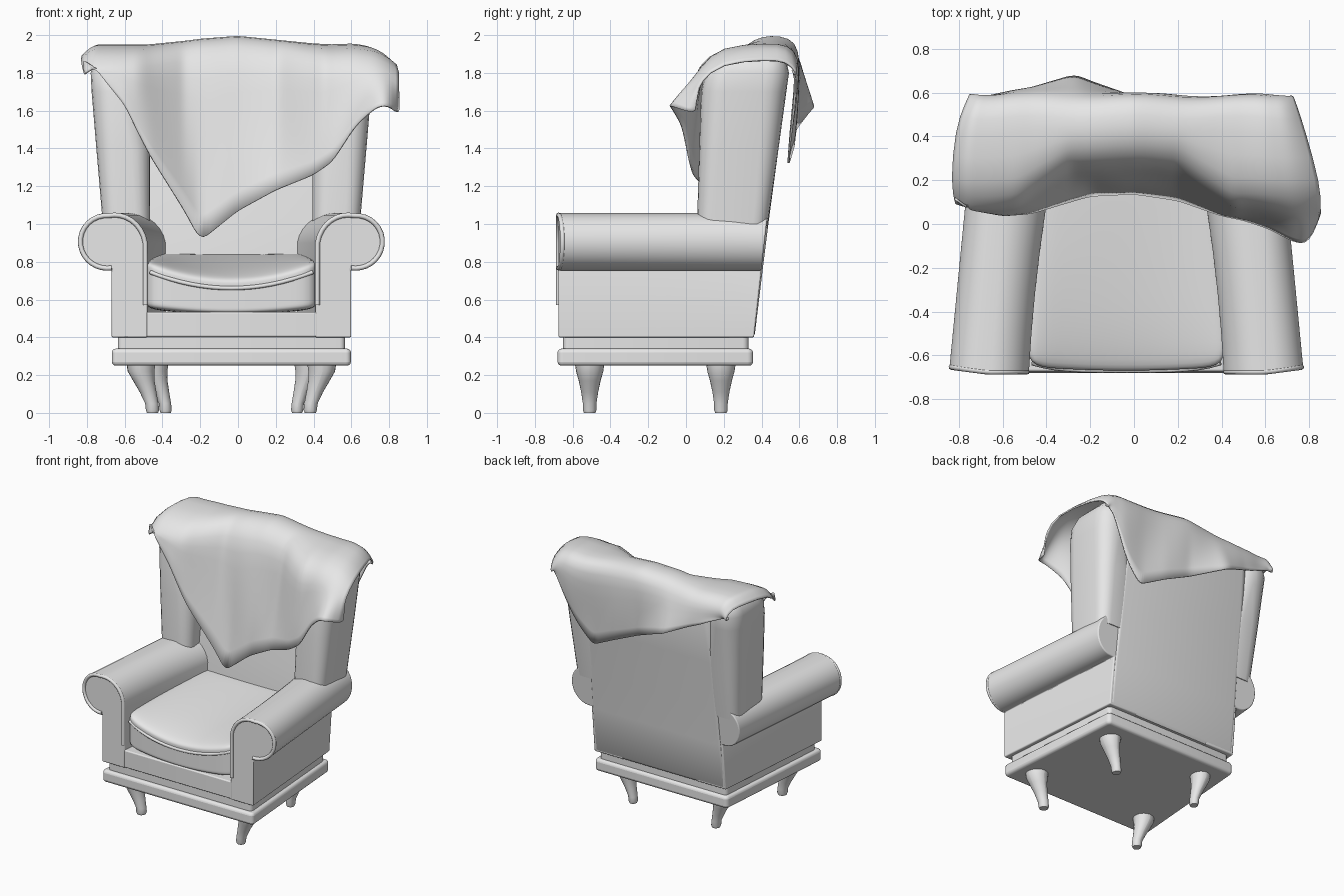
import bpy, bmesh, math

cube = bpy.data.objects.get("Cube")
if cube:
    bpy.data.objects.remove(cube)

CX = -0.035  # centre line of the chair
FRONT = -0.675

grey = bpy.data.materials.new("plain grey")
grey.use_nodes = True
grey.diffuse_color = (0.8, 0.8, 0.8, 1)
grey.node_tree.nodes["Principled BSDF"].inputs["Base Color"].default_value = (0.8, 0.8, 0.8, 1)


def taper(x, y):
    """The base narrows towards the back."""
    return x * (1 - 0.12 * (y - FRONT))


def lerp(a, b, t):
    return a + (b - a) * t


def finish(name, bm, bevel=0.0, angle=40):
    bmesh.ops.recalc_face_normals(bm, faces=bm.faces)
    mesh = bpy.data.meshes.new(name)
    bm.to_mesh(mesh)
    bm.free()
    mesh.materials.append(grey)
    obj = bpy.data.objects.new(name, mesh)
    bpy.context.collection.objects.link(obj)
    bpy.ops.object.select_all(action='DESELECT')
    obj.select_set(True)
    bpy.context.view_layer.objects.active = obj
    bpy.ops.object.shade_smooth_by_angle(angle=math.radians(angle))
    if bevel:
        mod = obj.modifiers.new("soft edges", 'BEVEL')
        mod.width, mod.segments = bevel, 3
        mod.limit_method, mod.angle_limit = 'ANGLE', math.radians(40)
    return obj


def skin(bm, rings):
    """Bridge closed rings of points into a capped solid."""
    rows = [[bm.verts.new(p) for p in ring] for ring in rings]
    n = len(rows[0])
    for a, b in zip(rows, rows[1:]):
        for i in range(n):
            j = (i + 1) % n
            bm.faces.new((a[i], a[j], b[j], b[i]))
    bm.faces.new(rows[0])
    bm.faces.new(rows[-1])


def stack(name, levels, side=1, bevel=0.0, narrow=True):
    """Rounded rectangles (z, inner x, outer x, y0, y1, radius) stacked upwards."""
    rings = []
    for z, x0, x1, y0, y1, r in levels:
        ring = []
        corners = ((x1 - r, y1 - r), (x0 + r, y1 - r), (x0 + r, y0 + r), (x1 - r, y0 + r))
        for k, (cx, cy) in enumerate(corners):
            for s in range(6):
                a = math.pi / 2 * (k + s / 5.01)
                x, y = cx + r * math.cos(a), cy + r * math.sin(a)
                ring.append((CX + side * (taper(x, y) if narrow else x), y, z))
        rings.append(ring)
    bm = bmesh.new()
    skin(bm, rings)
    return finish(name, bm, bevel)


def piping(name, points, radius=0.011):
    curve = bpy.data.curves.new(name, 'CURVE')
    curve.dimensions = '3D'
    curve.bevel_depth, curve.bevel_resolution = radius, 2
    curve.use_fill_caps = True
    spline = curve.splines.new('POLY')
    spline.points.add(len(points) - 1)
    for p, co in zip(spline.points, points):
        p.co = (*co, 1)
    spline.use_smooth = True
    curve.materials.append(grey)
    obj = bpy.data.objects.new(name, curve)
    bpy.context.collection.objects.link(obj)


# Base: plinth, recessed band and seat frame
W = 0.635
stack("plinth", [(0.25, -W, W, -0.68, 0.355, 0.03), (0.34, -W, W, -0.68, 0.355, 0.03)], bevel=0.02)
stack("recess_band", [(z, -0.605, 0.605, -0.65, 0.33, 0.03) for z in (0.33, 0.42)])
stack("seat_frame", [(z, -0.58, 0.58, FRONT + 0.002, 0.3, 0.01) for z in (0.403, 0.535)], bevel=0.008)

# Backrest, leaning to the rear
stack("backrest", [
    (0.4, -0.61, 0.61, 0.16, 0.35, 0.02), (0.42, -0.625, 0.625, 0.16, 0.365, 0.03),
    (0.75, -0.625, 0.625, 0.17, 0.405, 0.03),
    (1.03, -0.625, 0.625, 0.2, 0.44, 0.04), (1.4, -W, W, 0.25, 0.49, 0.05),
    (1.8, -0.64, 0.64, 0.32, 0.545, 0.08), (1.87, -0.62, 0.62, 0.35, 0.53, 0.07),
    (1.9, -0.58, 0.58, 0.38, 0.5, 0.05)])

# Scrolled arms, wings and legs on both sides
scroll = [(W, 0.4), (0.445, 0.4), (0.445, 0.7)]
rim = [(0.455, 0.57), (0.455, 0.7)]
for i in range(25):
    t = i / 24
    a = math.radians(lerp(180, -95, t))
    r = lerp(0.2, 0.155, t * 3) if t < 1 / 3 else 0.155 + 0.012 * math.sin(math.pi * (t - 0.33) * 2)
    scroll.append((0.645 + r * math.cos(a), 0.9 + r * math.sin(a)))
    rim.append((0.645 + (r - 0.011) * math.cos(a), 0.9 + (r - 0.011) * math.sin(a)))
scroll.append((W, 0.745))


def arm_front(x):
    """The scroll ends sweep back a little towards the outside."""
    return FRONT + 0.13 * max(0, x - W)


for side, label in ((1, "left"), (-1, "right")):
    rings = []
    for k in range(7):
        ring = []
        for x, z in scroll:
            y = lerp(arm_front(x), 0.36 + 0.11 * (z - 0.4), k / 6)
            swell = 0.08 * (k / 6) ** 2 * max(0, 0.645 - x) / 0.2  # inner side closes in at the back
            ring.append((CX + side * (taper(x, y) - swell), y, z))
        rings.append(ring)
    bm = bmesh.new()
    skin(bm, rings)
    finish(label + "_arm", bm, 0.008)
    piping(label + "_arm_piping", [(CX + side * x, arm_front(x), z) for x, z in rim], 0.013)
    stack(label + "_wing", [
        (0.98, 0.43, 0.68, 0.06, 0.43, 0.08), (1.05, 0.43, 0.685, 0.06, 0.44, 0.08),
        (1.4, 0.43, 0.715, 0.07, 0.49, 0.1), (1.7, 0.47, 0.74, 0.08, 0.53, 0.12),
        (1.8, 0.49, 0.745, 0.1, 0.545, 0.12), (1.86, 0.51, 0.73, 0.16, 0.53, 0.1),
        (1.9, 0.53, 0.69, 0.22, 0.5, 0.07)], side, narrow=False)
    for y, shift, place in ((-0.51, 0.012, "front"), (0.185, 0.05, "back")):
        legs = [(0.26, 0.5, 0.078), (0.22, 0.5, 0.072), (0.17, 0.485, 0.058), (0.11, 0.462, 0.045),
                (0.05, 0.442, 0.036), (0.015, 0.438, 0.036), (0, 0.438, 0.03)]
        stack(f"{place}_{label}_leg",
              [(z, x - shift - r, x - shift + r, y - r, y + r, r) for z, x, r in legs], side)

# Seat cushion, sagging at the front
bm = bmesh.new()
bmesh.ops.create_cube(bm, size=2)
bmesh.ops.subdivide_edges(bm, edges=bm.edges, cuts=5, use_grid_fill=True)
for v in bm.verts:
    u, w, h = v.co
    dip = 1 - u * u
    depth = (w + 1) / 2
    top = lerp(0.81 - 0.1 * dip, 0.848, depth ** 0.7)
    bottom = 0.55 - 0.03 * dip
    y = lerp(-0.65 - 0.02 * dip, 0.26, depth)
    v.co = (CX + taper(u * 0.46, y), y, lerp(bottom, top, (h + 1) / 2))
cushion = finish("seat_cushion", bm, angle=180)
cushion.modifiers.new("plump shape", 'SUBSURF').levels = 2
steps = [i / 8 - 1 for i in range(17)]
piping("cushion_piping",
       [(CX + 0.43 * u, -0.635 - 0.034 * (1 - u ** 4), 0.745 - 0.085 * (1 - u * u)) for u in steps])

# Throw: columns of (x, front hem y, front hem z, crest z, back hem y, back hem z)
columns = [
    (-0.86, 0.12, 1.87, 1.9, 0.56, 1.83), (-0.8, 0.07, 1.83, 1.95, 0.57, 1.82),
    (-0.6, 0.04, 1.62, 1.95, 0.6, 1.76), (-0.47, 0.05, 1.37, 1.95, 0.62, 1.71),
    (-0.27, 0.11, 1.05, 1.97, 0.68, 1.62), (-0.2, 0.13, 0.91, 1.98, 0.65, 1.59),
    (0, 0.14, 1.07, 1.995, 0.58, 1.5), (0.2, 0.11, 1.18, 1.975, 0.57, 1.41),
    (0.4, 0.04, 1.26, 1.955, 0.54, 1.31), (0.5, 0.02, 1.33, 1.95, 0.55, 1.42),
    (0.62, -0.02, 1.52, 1.955, 0.57, 1.6), (0.73, -0.08, 1.62, 1.94, 0.58, 1.75),
    (0.8, -0.09, 1.63, 1.91, 0.57, 1.8), (0.85, 0.05, 1.58, 1.87, 0.56, 1.82)]


def column_at(x):
    for a, b in zip(columns, columns[1:]):
        if x <= b[0]:
            return [lerp(p, q, (x - a[0]) / (b[0] - a[0])) for p, q in zip(a, b)]
    return columns[-1]


def tuck(x, y):
    """Pull the cloth ends in at the back, and on one side at the front."""
    end = min(1, max(0, (abs(x) - 0.55) / 0.3))
    pull = 0.4 * max(0, y - 0.22) if x > 0 else 0.5 * max(0, y - 0.33) + 0.3 * max(0, 0.27 - y)
    return x * (1 - end * pull)


bm = bmesh.new()
rows = []
for i in range(49):
    x, fy, fz, crest, by, bz = column_at(lerp(columns[0][0], columns[-1][0], i / 48))
    wing = min(1, max(0, (abs(x - CX) - 0.25) / 0.24))  # fuller where it covers the wings
    sy = lerp(0.26, 0.08, wing)
    sz = crest - lerp(0.09, 0.12, wing)
    path = [(lerp(fy, sy, t), lerp(fz, sz, t)) for t in (0, 0.25, 0.5, 0.75, 1)]
    path += [(sy + 0.1, crest - 0.015), (0.44, crest), (0.54, crest - 0.01), (0.59, crest - 0.07)]
    path += [(lerp(0.595, by, t), lerp(crest - 0.1, bz, t)) for t in (0.33, 0.67, 1)]
    row = []
    for k, (y, z) in enumerate(path):
        fold = 0.007 * math.sin(13 * x + 4 * z) * (0 < k < len(path) - 1)
        row.append(bm.verts.new((tuck(x, y), y + fold, z)))
    rows.append(row)
for a, b in zip(rows, rows[1:]):
    for k in range(len(a) - 1):
        bm.faces.new((a[k], a[k + 1], b[k + 1], b[k]))
throw = finish("throw_blanket", bm, angle=80)
throw.modifiers.new("smooth cloth", 'SUBSURF').levels = 1
cloth = throw.modifiers.new("cloth thickness", 'SOLIDIFY')
cloth.thickness, cloth.offset = 0.01, 0
